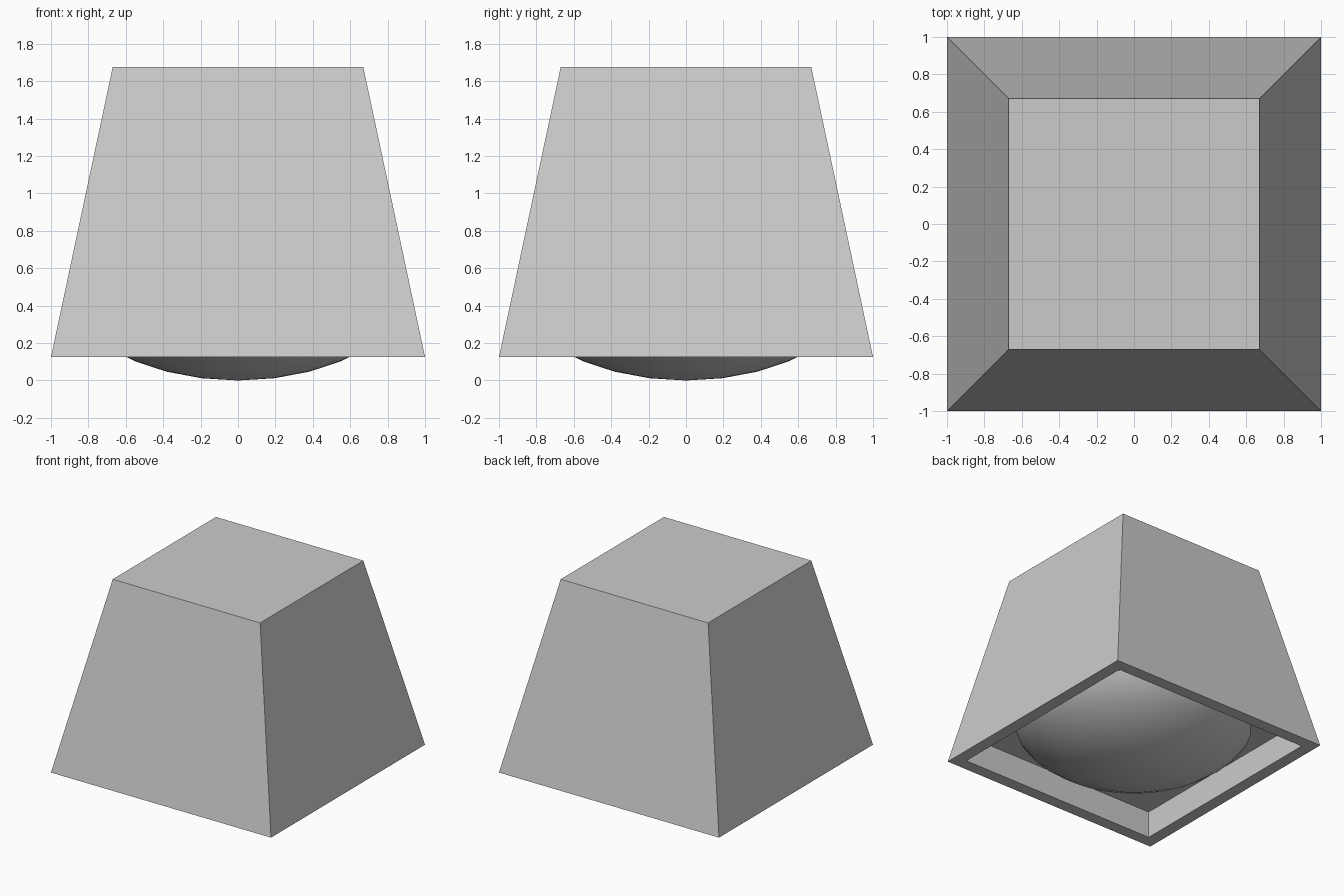
import bpy, math

if "Cube" in bpy.data.objects:
    bpy.data.objects.remove(bpy.data.objects["Cube"])

def make_object(name, verts, faces):
    mesh = bpy.data.meshes.new(name)
    mesh.from_pydata(verts, [], faces)
    obj = bpy.data.objects.new(name, mesh)
    bpy.context.collection.objects.link(obj)
    return obj

def bridge(rings, n):
    return [(r * n + i, r * n + (i + 1) % n, (r + 1) * n + (i + 1) % n, (r + 1) * n + i)
            for r in range(rings - 1) for i in range(n)]

# Tapered housing with a flat rim and a recess underneath: (half width, z) from top to recess ceiling
profile = [(0.67, 1.675), (1.0, 0.125), (0.90, 0.125), (0.90, 0.345)]
corners = [(-1, -1), (-1, 1), (1, 1), (1, -1)]
verts = [(x * w, y * w, z) for w, z in profile for x, y in corners]
faces = [(3, 2, 1, 0)] + bridge(4, 4) + [(12, 13, 14, 15)]
make_object("housing", verts, faces)

# Shallow bulging dome set in the recess
SEG, DEPTH = 32, 0.62
rings = [(0.887, 0.345)]
for k in range(5, 0, -1):
    t = math.radians(11.25 * k)
    rings.append((math.sin(t), DEPTH * (1 - math.cos(t))))
verts = [(r * math.cos(2 * math.pi * i / SEG), r * math.sin(2 * math.pi * i / SEG), z)
         for r, z in rings for i in range(SEG)]
pole = len(verts)
verts.append((0, 0, 0))
last = pole - SEG
faces = [f[::-1] for f in bridge(len(rings), SEG)]
faces += [(last + (i + 1) % SEG, last + i, pole) for i in range(SEG)]
dome = make_object("dome", verts, faces)

# Consistent outward normals and smooth dome shading
import bmesh
bm = bmesh.new()
for name in ("housing", "dome"):
    mesh = bpy.data.objects[name].data
    bm.from_mesh(mesh)
    bmesh.ops.recalc_face_normals(bm, faces=bm.faces)
    if name == "dome" and sum(f.normal.z for f in bm.faces) > 0:
        bmesh.ops.reverse_faces(bm, faces=bm.faces)
    bm.to_mesh(mesh)
    bm.clear()
bm.free()
dome.data.shade_smooth()
